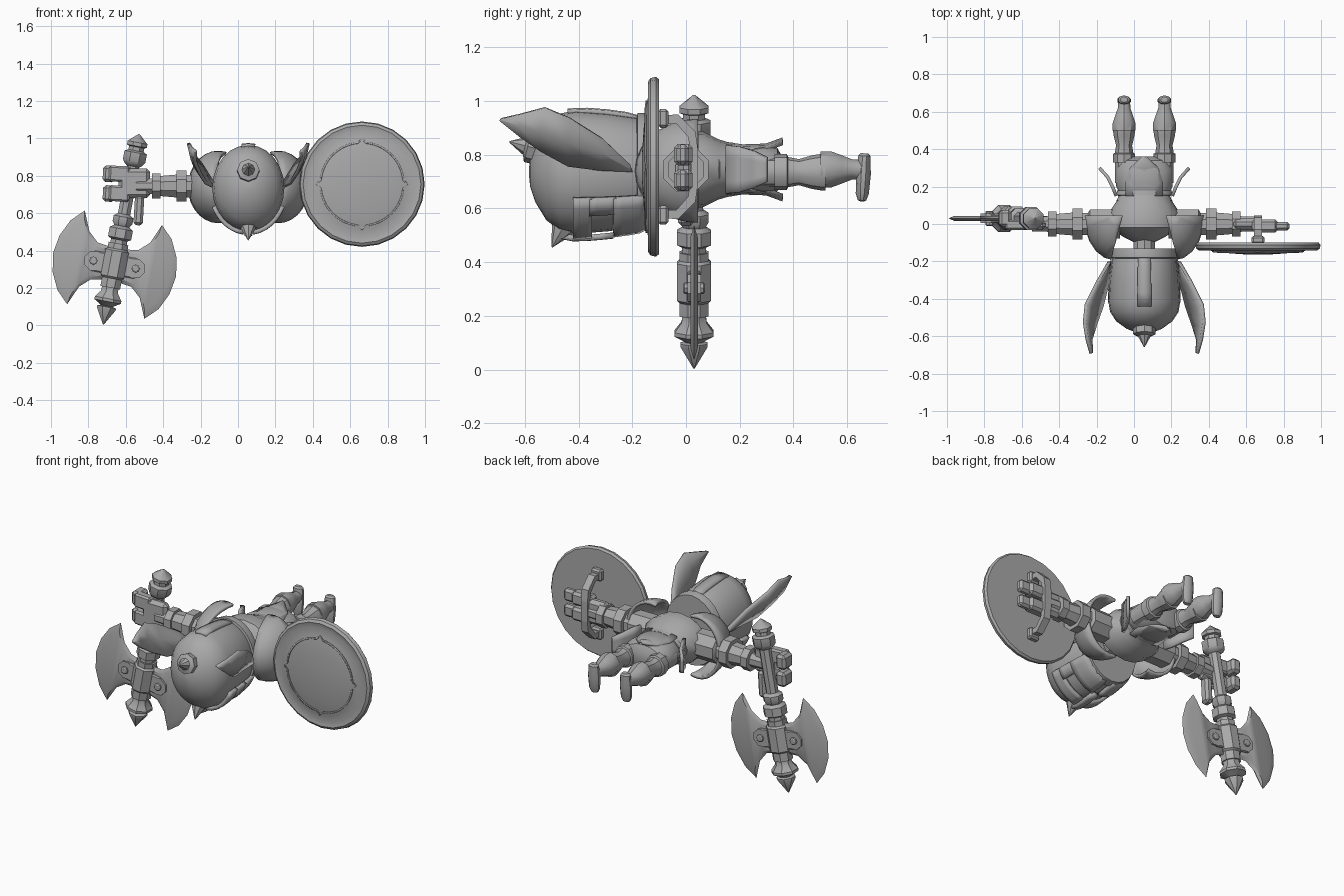
import bpy, bmesh, math
from mathutils import Vector, Matrix

if "Cube" in bpy.data.objects:
    bpy.data.objects.remove(bpy.data.objects["Cube"])

CX, CZ = 0.055, 0.745          # body centre line
mat = bpy.data.materials.new("plain_grey")
mat.diffuse_color = (0.4, 0.4, 0.4, 1)
mat.use_nodes = True
mat.node_tree.nodes["Principled BSDF"].inputs["Base Color"].default_value = mat.diffuse_color


def finish(name, bm, smooth=True):
    bmesh.ops.remove_doubles(bm, verts=bm.verts, dist=1e-5)
    bmesh.ops.recalc_face_normals(bm, faces=bm.faces)
    me = bpy.data.meshes.new(name)
    bm.to_mesh(me)
    bm.free()
    me.materials.append(mat)
    ob = bpy.data.objects.new(name, me)
    bpy.context.collection.objects.link(ob)
    if smooth:
        bpy.ops.object.select_all(action='DESELECT')
        ob.select_set(True)
        bpy.context.view_layer.objects.active = ob
        bpy.ops.object.shade_smooth_by_angle(angle=math.radians(35))
    return ob


def thicken(ob, t):
    m = ob.modifiers.new("thickness", 'SOLIDIFY')
    m.thickness, m.offset = t, 0
    return ob


def lathe(name, prof, origin, direction, n=12, up=(0, 0, 1), su=1, sv=1, turn=0.0):
    """Rings of (distance, radius) along a direction; su/sv stretch the section."""
    d = Vector(direction).normalized()
    u = Vector(up)
    u = (u - d * u.dot(d)).normalized()
    v = d.cross(u)
    o = Vector(origin)
    bm = bmesh.new()
    rings = []
    for t, r in prof:
        rings.append([bm.verts.new(o + d * t + u * (su * r * math.cos(a)) + v * (sv * r * math.sin(a)))
                      for a in (turn + 2 * math.pi * i / n for i in range(n))])
    for a, b in zip(rings, rings[1:]):
        for i in range(n):
            bm.faces.new((a[i], a[(i + 1) % n], b[(i + 1) % n], b[i]))
    bm.faces.new(rings[0][::-1])
    bm.faces.new(rings[-1])
    return finish(name, bm)


def box(name, c, size, ry=0.0, bev=0.01, rz=0.0):
    bm = bmesh.new()
    bmesh.ops.create_cube(bm, size=1, matrix=Matrix.Diagonal((*size, 1)))
    if bev:
        bmesh.ops.bevel(bm, geom=bm.edges[:], offset=bev, segments=1, affect='EDGES')
    bm.transform(Matrix.Translation(c) @ Matrix.Rotation(rz, 4, 'Z') @ Matrix.Rotation(ry, 4, 'Y'))
    return finish(name, bm, False)


def sheet(name, rows, t):
    """Strip of quads through rows of equal point count, thickened."""
    bm = bmesh.new()
    vs = [[bm.verts.new(p) for p in r] for r in rows]
    for a, b in zip(vs, vs[1:]):
        for i in range(len(a) - 1):
            bm.faces.new((a[i], a[i + 1], b[i + 1], b[i]))
    return thicken(finish(name, bm), t)


# --- helmet, rim, spikes -------------------------------------------------
HZ = 0.735
HP = [(0.0, .155), (.04, .172), (.15, .185), (.27, .193), (.33, .183), (.38, .15), (.42, .095), (.44, .045), (.445, .005)]
lathe("helmet", HP, (CX, -.14, HZ), (0, -1, 0), 24, su=1.19)
lathe("helmet_rim", [(0, .15), (0, .178), (.03, .184), (.05, .184), (.055, .165)], (CX, -.13, HZ), (0, -1, 0), 24, su=1.2)
lathe("crest_spike", [(0, .06), (.045, .06), (.055, .035), (.115, .003)], (CX, -.545, .82), (0, -1, .25), 8)
lathe("chin_spike", [(0, .05), (.04, .045), (.12, .002)], (CX, -.44, .56), (0, -.45, -.8), 8)


def helmet_patch(name, a0, a1, ys, lift, n=6):
    """Raised shell over the helmet; angle 0 points down, ys are its front and rear ends."""
    rows = []
    for k in range(5):
        y = ys[0] + (ys[1] - ys[0]) * k / 4
        d = -.14 - y
        for (t0, r0), (t1, r1) in zip(HP, HP[1:]):
            if t0 <= d <= t1:
                r = r0 + (r1 - r0) * (d - t0) / (t1 - t0) + lift
        rows.append([(CX + r * math.sin(a), y, HZ - 1.19 * r * math.cos(a))
                     for a in (a0 + (a1 - a0) * i / n for i in range(n + 1))])
    return sheet(name, rows, .022)


for s in (-1, 1):
    helmet_patch("cheek_guard", s * .12, s * 1.15, (-.27, -.145), .014)
    helmet_patch("brow_guard", s * .12, s * 1.15, (-.42, -.35), .01)
    helmet_patch("temple_guard", s * .85, s * 1.15, (-.36, -.26), .012, 2)
helmet_patch("nose_guard", -.1, .1, (-.47, -.27), .016, 2)
helmet_patch("helmet_ridge", 2.95, 3.33, (-.44, -.15), .002, 2)

# --- helmet wings --------------------------------------------------------
for s in (-1, 1):
    rows = [((.185, -.20, .74), (.19, -.205, .75), (.19, -.21, .765)),
            ((.195, -.32, .745), (.235, -.32, .81), (.25, -.31, .86)),
            ((.225, -.44, .76), (.285, -.45, .85), (.31, -.43, .935)),
            ((.26, -.54, .815), (.3, -.545, .89), (.32, -.525, .975)),
            ((.285, -.62, .87), (.295, -.62, .91), (.305, -.62, .95)),
            ((.282, -.69, .926), (.283, -.692, .93), (.285, -.69, .934))]
    sheet("helmet_wing", [[(CX + s * x, y, z) for x, y, z in r] for r in rows], .018)

# --- torso ---------------------------------------------------------------
lathe("torso", [(0, .05), (.03, .11), (.08, .185), (.16, .19), (.22, .15), (.27, .13)],
      (CX, -.1, CZ), (0, 1, 0), 16, su=.75)
lathe("neck", [(0, .06), (.1, .06)], (CX, -.17, CZ), (0, 1, 0), 10)
lathe("belt", [(0, .125), (0, .145), (.035, .15), (.04, .138), (.06, .138), (.065, .15), (.09, .145), (.09, .12)],
      (CX, .09, CZ), (0, 1, 0), 16, su=.68)
lathe("pelvis", [(0, .13), (.04, .15), (.13, .155), (.18, .13), (.2, .07)], (CX, .16, CZ), (0, 1, 0), 16, su=.62)

# --- shoulder shells -----------------------------------------------------
for s in (-1, 1):
    bm = bmesh.new()
    bmesh.ops.create_uvsphere(bm, u_segments=20, v_segments=14, radius=1)
    bm.transform(Matrix.Translation((CX + s * .16, .05, .74)) @ Matrix.Diagonal((.155, .235, .185, 1)))
    for co, no in (((0, .045, 0), (0, 1, 0)), ((CX + s * .13, 0, 0), (-s, -.25, 0))):
        bmesh.ops.bisect_plane(bm, geom=bm.verts[:] + bm.edges[:] + bm.faces[:], plane_co=co,
                               plane_no=no, clear_outer=True)
    thicken(finish("shoulder_shell", bm), .018)

# --- hip flaps: side, back, front ----------------------------------------
for s in (-1, 1):
    sheet("side_flap", [[(CX + s * o, y, CZ + w * k) for k in (-1, -.5, 0, .5, 1)] for y, o, w in
                        ((.15, .15, .09), (.2, .17, .085), (.25, .195, .07), (.3, .24, .045))], .018)
    sheet("middle_flap", [[(CX + w * k, y, CZ + s * (h - .015 * abs(k))) for k in (-1, -.5, 0, .5, 1)] for y, h, w in
                          ((.15, .095, .1), (.22, .085, .1), (.3, .09, .075), (.36, .112, .012))], .014)
    # --- legs and feet ---------------------------------------------------
    lx = CX + s * .108
    lathe("thigh", [(0, .05), (.11, .05), (.11, .062), (.155, .062), (.16, .052), (.2, .045), (.25, .058),
                    (.29, .064), (.3, .064), (.3, .058)], (lx, .22, CZ - .01), (0, 1, 0), 10, su=1.08)
    lathe("shin", [(0, .064), (.04, .064), (.08, .05), (.12, .035), (.17, .034)], (lx, .5, CZ), (0, 1, 0), 10, su=1.05)
    lathe("foot", [(0, .02), (.01, .032), (.08, .038), (.15, .034), (.175, .022), (.18, .008)],
          (lx, .665, .805), (0, -.06, -1), 10, up=(0, 1, 0), su=.72)

    # --- arms ------------------------------------------------------------
    lathe("arm", [(0, .085), (.16, .085), (.17, .065), (.2, .065), (.2, .09), (.255, .09), (.255, .066),
                  (.34, .058), (.34, .072), (.385, .072), (.385, .045), (.47, .042)],
          (CX + s * .13, 0, CZ), (s, 0, 0), 8, turn=math.pi / 8)

# --- axe-holding hand ----------------------------------------------------
box("axe_palm", (-.555, -.005, .76), (.17, .055, .16), bev=.02)
for z in (.81, .705):
    box("axe_finger", (-.635, -.005, z), (.11, .055, .085), ry=.05)
    box("axe_fingertip", (-.69, .03, z), (.065, .09, .088), ry=.05, bev=.015)
box("axe_thumb", (-.53, .0, .615), (.05, .06, .16), ry=.06, bev=.014)

# --- shield-holding hand -------------------------------------------------
box("shield_palm", (.6, 0, .75), (.15, .06, .15), bev=.02)
for z in (.80, .705):
    box("shield_finger", (.7, -.01, z), (.14, .07, .08), bev=.015)
    box("shield_fingertip", (.79, -.012, z), (.085, .045, .075), bev=.014)

# --- shield --------------------------------------------------------------
SX, SZ = .663, .755
lathe("shield", [(0, .3), (0, .325), (.012, .335), (.032, .33), (.042, .315), (.034, .285), (.046, .24),
                 (.057, .15), (.063, .06), (.064, .005)], (SX, -.1, SZ), (0, -1, 0), 24)
# raised line with four points on the shield face
rows = []
for i in range(65):
    a = 2 * math.pi * i / 64
    k = min(i % 16, 16 - i % 16)
    r = .222 + (.02 if k == 0 else 0)
    rows.append([(SX + q * math.sin(a), -.1505 + .14 * (q - .222), SZ + q * math.cos(a)) for q in (r - .004, r + .004)])
sheet("shield_ring", rows, .006)
# octagonal handle behind the shield
path = [(-.1, .19), (-.03, .195), (.035, .13), (.045, .06), (.045, -.06), (.035, -.13), (-.03, -.195), (-.1, -.19)]
ins = [(-.1, .16), (-.035, .16), (.008, .11), (.018, .05), (.018, -.05), (.008, -.11), (-.035, -.16), (-.1, -.16)]
thicken(finish("shield_handle", (lambda bm: ([bm.faces.new([bm.verts.new((SX, y, SZ + z)) for y, z in
        (path[i], path[i + 1], ins[i + 1], ins[i])]) for i in range(7)], bm)[1])(bmesh.new()), False), .045)
for s in (-1, 1):
    box("handle_foot", (SX, -.085, SZ + s * .18), (.07, .04, .07))

# --- axe -----------------------------------------------------------------
U = Vector((.185, 0, .983)).normalized()
V = Vector((U.z, 0, -U.x))
A = Vector((-.72, .03, .005))
lathe("axe_shaft", [(0, .003), (.085, .055), (.095, .055), (.1, .035), (.11, .05), (.125, .078), (.14, .078),
                    (.175, .05), (.2, .048), (.2, .058), (.25, .058), (.26, .068), (.40, .068), (.41, .058),
                    (.44, .058), (.44, .048), (.46, .048), (.47, .068), (.52, .068), (.535, .045), (.555, .058),
                    (.585, .058), (.6, .036), (.86, .036), (.87, .052), (.89, .066), (.935, .066), (.945, .045),
                    (.965, .045), (.97, .058), (.99, .058), (1.035, .004)], A, U, 8, up=(0, 1, 0), turn=math.pi / 8)
O = A + U * .325
half = [(.04, .09), (.11, .10), (.165, .15), (.21, .255), (.275, .19), (.318, .1), (.335, 0)]
for s in (-1, 1):
    # blade halves: outline with a thick core thinning to the edge
    outline = half + [(v, -u) for v, u in half[-2::-1]]
    bm = bmesh.new()
    rim = [bm.verts.new(O + V * (s * v) + U * u) for v, u in outline]
    for side in (-1, 1):
        core = [bm.verts.new(O + V * (s * (.175 + (v - .175) * .8)) + U * (u * .82) + Vector((0, side * .014, 0)))
                for v, u in outline]
        n = len(rim)
        for i in range(n):
            bm.faces.new((rim[i], rim[(i + 1) % n], core[(i + 1) % n], core[i]))
        for i in range(n // 2):
            j = n - 1 - i
            bm.faces.new([core[i], core[i + 1], core[j - 1], core[j]] if j - i > 2 else [core[i], core[i + 1], core[j]])
    finish("axe_blade", bm)
    # mounting plate and rivet
    lathe("blade_plate", [(0, .055), (.05, .055)], O + V * (s * .112) + Vector((0, -.025, 0)), (0, 1, 0), 8,
          turn=math.pi / 8)
    tilt = math.atan2(U.x, U.z)
    box("blade_mount", O + V * (s * .08), (.08, .05, .11), ry=tilt, bev=.006)
    lathe("rivet", [(0, .015), (.005, .022), (.075, .022), (.08, .015)], O + V * (s * .115) + Vector((0, -.04, 0)),
          (0, 1, 0), 8)
